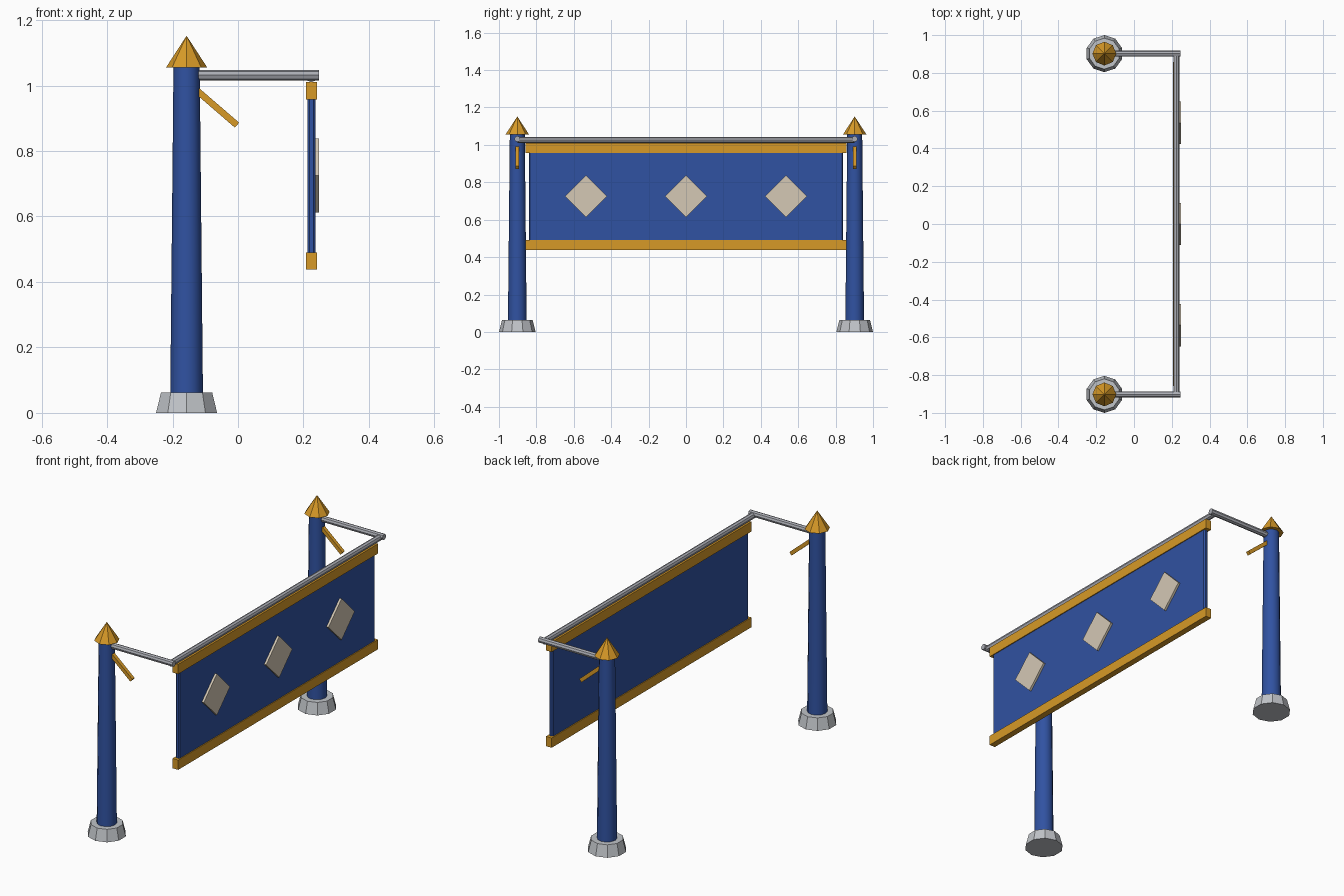
import bpy
from math import pi, atan2, hypot
from mathutils import Vector

cube = bpy.data.objects.get("Cube")
if cube:
    bpy.data.objects.remove(cube, do_unlink=True)


def material(name, rgb):
    m = bpy.data.materials.new(name)
    m.use_nodes = True
    m.diffuse_color = (*rgb, 1)
    m.node_tree.nodes["Principled BSDF"].inputs["Base Color"].default_value = (*rgb, 1)
    return m


BLUE = material("royal blue", (0.03, 0.085, 0.36))
GOLD = material("gold", (0.68, 0.32, 0.02))
STONE = material("pale stone grey", (0.53, 0.55, 0.58))
METAL = material("steel grey", (0.41, 0.42, 0.46))
CREAM = material("cream", (0.66, 0.58, 0.46))


def finish(name, mat):
    ob = bpy.context.object
    ob.name = name
    ob.data.materials.append(mat)
    return ob


def cone(name, mat, sides, r1, r2, x, y, z1, z2):
    bpy.ops.mesh.primitive_cone_add(vertices=sides, radius1=r1, radius2=r2,
                                    depth=z2 - z1, location=(x, y, (z1 + z2) / 2))
    return finish(name, mat)


def box(name, mat, size, loc, rot=(0, 0, 0), bevel=0):
    bpy.ops.mesh.primitive_cube_add(size=1, location=loc, rotation=rot)
    ob = finish(name, mat)
    ob.scale = size
    if bevel:
        bpy.ops.object.transform_apply(location=False, rotation=False, scale=True)
        mod = ob.modifiers.new("edge", "BEVEL")
        mod.width, mod.segments = bevel, 1
    return ob


def rod(name, mat, a, b, radius):
    a, b = Vector(a), Vector(b)
    bpy.ops.mesh.primitive_cylinder_add(vertices=8, radius=radius, depth=(b - a).length,
                                        location=(a + b) / 2)
    ob = finish(name, mat)
    ob.rotation_euler = (b - a).to_track_quat("Z", "Y").to_euler()
    return ob


POST_X, BANNER_X = -0.157, 0.224

# Posts with footing, cap, arm and brace
for side, y in (("front", -0.902), ("back", 0.902)):
    cone(side + "_footing", STONE, 10, 0.098, 0.082, POST_X, y, 0, 0.063)
    post = cone(side + "_post", BLUE, 12, 0.05, 0.04, POST_X, y, 0.05, 1.06)
    bpy.ops.object.shade_smooth_by_angle(angle=0.7)
    cone(side + "_cap", GOLD, 8, 0.063, 0, POST_X, y, 1.055, 1.152)
    rod(side + "_arm", METAL, (POST_X, y, 1.032), (0.247, y, 1.032), 0.016)
    x1, z1, x2, z2 = -0.14, 0.997, -0.003, 0.879
    box(side + "_brace", GOLD, (hypot(x2 - x1, z2 - z1), 0.02, 0.02),
        ((x1 + x2) / 2, y, (z1 + z2) / 2), (0, -atan2(z2 - z1, x2 - x1), 0))

# Crossbar and hanging banner
rod("crossbar", METAL, (BANNER_X, -0.9, 1.026), (BANNER_X, 0.9, 1.026), 0.016)
for name, z in (("top_rail", 0.984), ("bottom_rail", 0.464)):
    box(name, GOLD, (0.034, 1.715, 0.053), (BANNER_X, 0, z))
box("banner_cloth", BLUE, (0.024, 1.68, 0.5), (BANNER_X, 0, 0.724), bevel=0.006)

# Diamond emblems on the outer face
for name, y in (("front", -0.535), ("middle", 0), ("back", 0.535)):
    box(name + "_diamond", CREAM, (0.016, 0.159, 0.159), (0.24, y, 0.725), (pi / 4, 0, 0))
